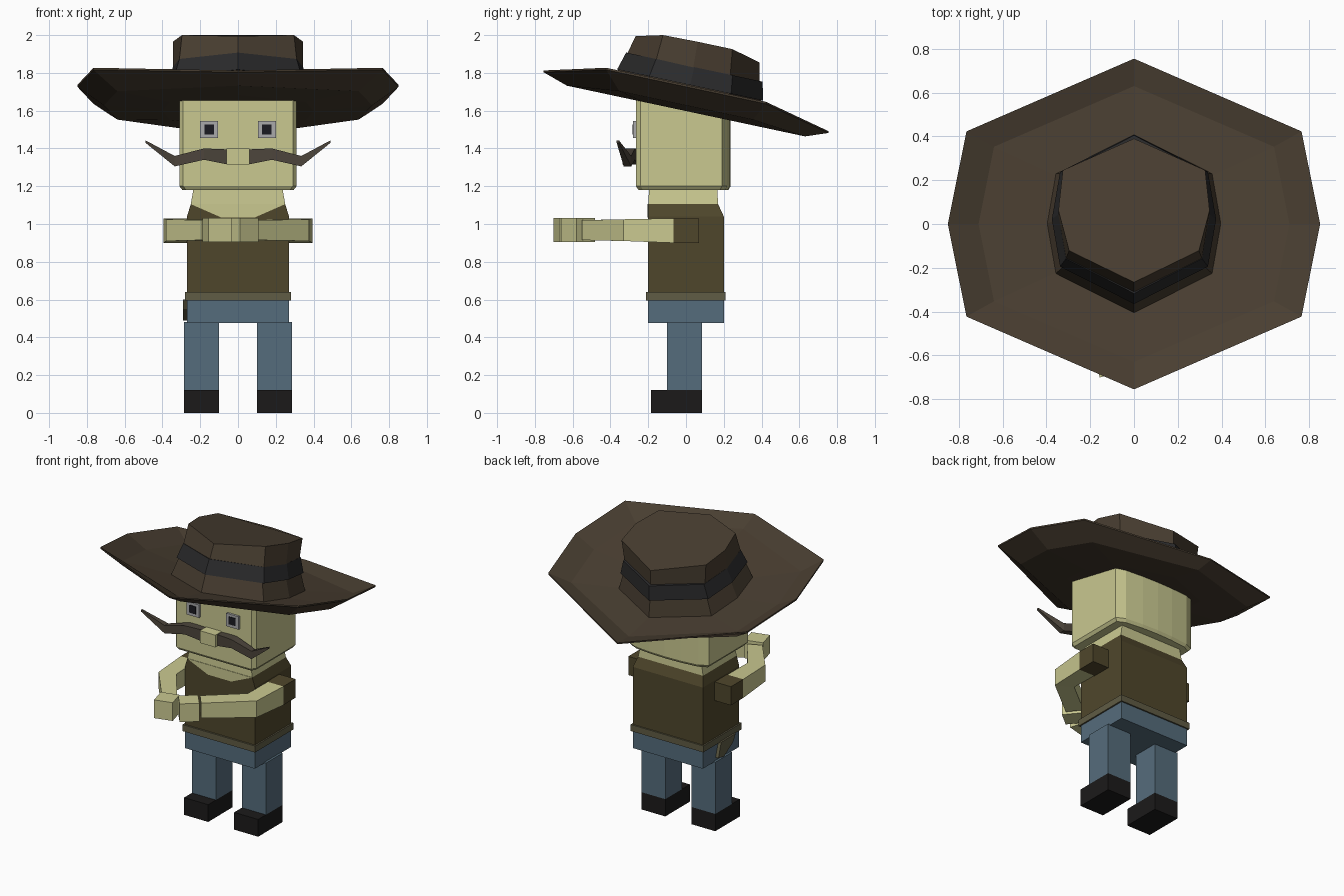
import bpy, bmesh
from math import radians, cos, sin

if "Cube" in bpy.data.objects:
    bpy.data.objects.remove(bpy.data.objects["Cube"])

# ---------- materials ----------
def mat(name, r, g, b):
    m = bpy.data.materials.new(name)
    m.diffuse_color = [(c / 255) ** 2.2 for c in (r, g, b)] + [1]
    m.use_nodes = True
    m.node_tree.nodes["Principled BSDF"].inputs["Base Color"].default_value = m.diffuse_color
    return m

SKIN = mat("skin", 200, 199, 143)
JEANS = mat("denim", 86, 108, 123)
SHIRT = mat("shirt", 80, 72, 47)
HAT = mat("hat_felt", 74, 64, 52)
BAND = mat("dark_band", 46, 46, 47)
SHOE = mat("shoe", 33, 32, 32)
BELT = mat("belt_leather", 96, 92, 70)
HAIR = mat("hair", 78, 71, 62)
EYE = mat("eye_grey", 168, 168, 170)
PUPIL = mat("pupil", 32, 32, 38)

# ---------- helpers ----------
def loft(name, rings, material):
    """Skin a list of equal-length point rings and cap both ends."""
    bm = bmesh.new()
    rows = [[bm.verts.new(p) for p in ring] for ring in rings]
    n = len(rows[0])
    for a, b in zip(rows, rows[1:]):
        for i in range(n):
            j = (i + 1) % n
            bm.faces.new((a[i], a[j], b[j], b[i]))
    bm.faces.new(rows[0][::-1])
    bm.faces.new(rows[-1])
    bmesh.ops.recalc_face_normals(bm, faces=bm.faces[:])
    me = bpy.data.meshes.new(name)
    bm.to_mesh(me)
    bm.free()
    me.materials.append(material)
    ob = bpy.data.objects.new(name, me)
    bpy.context.collection.objects.link(ob)
    return ob

def rect(x0, x1, y0, y1, z):
    return [(x0, y0, z), (x1, y0, z), (x1, y1, z), (x0, y1, z)]

def box(name, x0, x1, y0, y1, z0, z1, material):
    return loft(name, [rect(x0, x1, y0, y1, z0), rect(x0, x1, y0, y1, z1)], material)

def hat_ring(rx, ry, yc, zc, slope=0.213, bump=0.0):
    """Eight-sided tilted ring; bump lifts the sides above the tilt plane."""
    unit = [(0, -1), (.9, -.56), (1, 0), (.9, .56), (0, 1), (-.9, .56), (-1, 0), (-.9, -.56)]
    return [(u * rx, yc + v * ry, zc - slope * (yc + v * ry) + (bump if u else 0)) for u, v in unit]

def slab(name, outline, z0, z1, material):
    """Vertical prism from a plan outline."""
    return loft(name, [[(x, y, z) for x, y in outline] for z in (z0, z1)], material)

# ---------- legs, shoes, eyes, moustache, sleeves: both sides ----------
for s, side in ((1, "left"), (-1, "right")):
    def sbox(name, x0, x1, *rest):
        a, b = sorted((s * x0, s * x1))
        return box(f"{side}_{name}", a, b, *rest)
    sbox("leg", .10, .285, -.10, .085, .12, .48, JEANS)
    sbox("shoe", .10, .285, -.185, .085, 0, .12, SHOE)
    sbox("eye", .105, .2, -.28, -.25, 1.455, 1.545, EYE)
    sbox("pupil", .127, .178, -.284, -.25, 1.475, 1.528, PUPIL)
    sbox("sleeve", .25, .395, -.065, .07, .90, 1.03, SHIRT)
    # moustache sections: x, z low, z high, y front, y back
    sections = [(.055, 1.315, 1.395, -.31, -.26), (.18, 1.34, 1.40, -.33, -.27),
                (.335, 1.305, 1.36, -.33, -.29), (.49, 1.43, 1.443, -.367, -.355)]
    loft(f"{side}_moustache",
         [[(s * x, f, a), (s * x, b, a), (s * x, b, c), (s * x, f, c)] for x, a, c, f, b in sections], HAIR)

# ---------- arms and hands ----------
def arm(side, outer, inner):
    pts = list(zip(outer, inner))
    loft(f"{side}_arm", [[(*o, z), (*i, z), (*i, w), (*o, w)]
                         for (o, i), z, w in zip(pts, (.90, .91, .915), (1.03, 1.025, 1.02))], SKIN)

def hand(side, cx, cy, deg):
    a, h = radians(deg), .0625
    slab(f"{side}_hand",
         [(cx + h * (u * cos(a) - v * sin(a)), cy + h * (u * sin(a) + v * cos(a)))
          for u, v in ((-1, -1), (1, -1), (1, 1), (-1, 1))], .905, 1.032, SKIN)

arm("left", [(.395, -.065), (.375, -.33), (.10, -.55)], [(.275, -.065), (.265, -.27), (.03, -.46)])
hand("left", .02, -.57, 39)
arm("right", [(-.395, -.065), (-.38, -.33), (-.19, -.57)], [(-.275, -.065), (-.27, -.29), (-.10, -.53)])
hand("right", -.112, -.624, 15)

# ---------- torso ----------
box("hips", -.27, .27, -.2, .2, .475, .60, JEANS)
box("belt", -.28, .28, -.212, .21, .595, .64, BELT)
loft("torso", [rect(-.27, .27, -.2, .2, .63), rect(-.27, .27, -.2, .2, 1.04),
               rect(-.25, .25, -.2, .17, 1.105)], SHIRT)
neckline = [(-.25, 1.105), (-.09, 1.035), (.09, 1.035), (.25, 1.105)]
loft("neckline", [[(x, y, z) for x, z in neckline] for y in (-.203, -.19)], SKIN)
loft("neck", [rect(-.25, .25, -.2, .17, 1.105), rect(-.235, .235, -.195, .165, 1.19)], SKIN)
holster = [(-.13, .60), (-.10, .55), (.0, .49), (.06, .50), (.03, .60)]
loft("holster", [[(x, y, z) for y, z in holster] for x in (-.292, -.265)], BELT)

# ---------- head ----------
half = [(.0, -.265), (.29, -.265), (.31, -.24), (.31, .19), (.25, .218), (.12, .232), (0, .236)]
plan = half + [(-x, y) for x, y in half[-2:0:-1]]
loft("head", [[(x * .95, y * .95, 1.18) for x, y in plan],
              [(x, y, 1.2) for x, y in plan],
              [(x, y, 1.615 - .21 * y) for x, y in plan]], SKIN)
box("nose", -.06, .06, -.335, -.25, 1.315, 1.40, SKIN)

# ---------- hat ----------
loft("hat_brim", [hat_ring(.40, .40, 0, 1.598),
                  hat_ring(.71, .63, 0, 1.598, bump=.03),
                  hat_ring(.85, .755, 0, 1.643, bump=.083),
                  hat_ring(.85, .755, 0, 1.652, bump=.085),
                  hat_ring(.71, .63, 0, 1.622, bump=.04),
                  hat_ring(.40, .40, 0, 1.622)], HAT)
loft("hat_crown_base", [hat_ring(.40, .41, 0, 1.61), hat_ring(.355, .375, .02, 1.75)], HAT)
loft("hat_band", [hat_ring(.375, .387, .022, 1.74), hat_ring(.345, .361, .044, 1.84)], BAND)
crown_top = hat_ring(.345, .328, .062, 1.938, bump=.04)
# the crown narrows towards the front
crown_top = [(x * (1 + .25 * (y - .06)), y, min(z, 2.0)) for x, y, z in crown_top]
loft("hat_crown", [hat_ring(.345, .35, .038, 1.835), crown_top], HAT)
